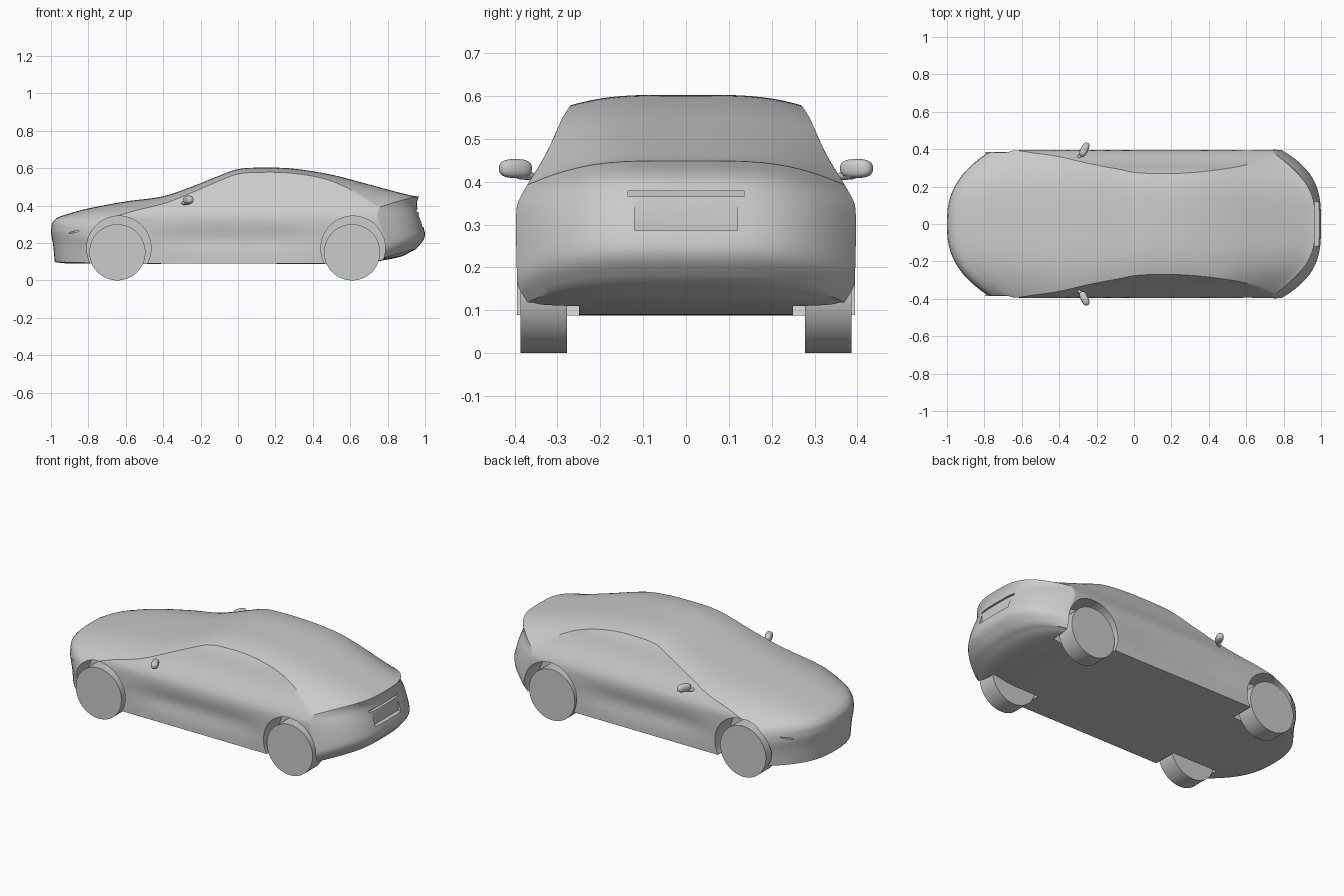
import bpy, bmesh, math
from mathutils import Matrix, Vector

if "Cube" in bpy.data.objects:
    bpy.data.objects.remove(bpy.data.objects["Cube"], do_unlink=True)

grey = bpy.data.materials.new("plain_grey")
grey.use_nodes = True
colour = (0.6, 0.6, 0.6, 1)
grey.diffuse_color = colour
grey.node_tree.nodes["Principled BSDF"].inputs["Base Color"].default_value = colour


def curve(*pts):
    """Smooth interpolation through (position, value) points."""
    n = len(pts)
    slope = []
    for i in range(n):
        p, q = pts[max(i - 1, 0)], pts[min(i + 1, n - 1)]
        slope.append((q[1] - p[1]) / (q[0] - p[0]))

    def f(x):
        x = min(max(x, pts[0][0]), pts[-1][0])
        i = 0
        while i < n - 2 and x > pts[i + 1][0]:
            i += 1
        (x0, y0), (x1, y1) = pts[i], pts[i + 1]
        h = x1 - x0
        t = (x - x0) / h
        return (y0 * (1 + 2 * t) * (1 - t) ** 2 + y1 * t * t * (3 - 2 * t)
                + h * t * (1 - t) * (slope[i] * (1 - t) - slope[i + 1] * t))
    return f


def make_object(name, bm, smooth=True):
    bmesh.ops.recalc_face_normals(bm, faces=bm.faces[:])
    mesh = bpy.data.meshes.new(name)
    bm.to_mesh(mesh)
    bm.free()
    mesh.materials.append(grey)
    ob = bpy.data.objects.new(name, mesh)
    bpy.context.collection.objects.link(ob)
    if smooth:
        shade(ob)
    return ob


def shade(ob):
    bpy.ops.object.select_all(action='DESELECT')
    ob.select_set(True)
    bpy.context.view_layer.objects.active = ob
    bpy.ops.object.shade_smooth_by_angle(angle=math.radians(35))


# Body outlines: side profile, ends and half width
top = curve((-1, .3), (-.97, .333), (-.9, .358), (-.8, .385), (-.6, .422), (-.4, .45),
            (-.25, .5), (-.1, .56), (0, .595), (.15, .603), (.3, .597), (.5, .565),
            (.7, .513), (.88, .465), (.95, .45), (1, .45))
bottom = curve((-1, .1), (-.9, .09), (0, .09), (.65, .09), (.78, .108),
               (.88, .13), (.95, .165), (1, .165))
nose = curve((0, -.98), (.4, -.988), (.8, -1), (1, -.995))
tail = curve((0, .95), (.14, .985), (.27, 1), (.5, .985), (.75, .961), (.88, .956), (1, .968))
crown = curve((-1, .05), (-.6, .05), (-.2, .03), (.3, .025), (.7, .035), (1, .06))
flank = curve((0, .393), (.2, .395), (.34, .395), (.38, .378), (.45, .335),
              (.5, .31), (.55, .288), (.6, .255))


def body_point(a, u, v):
    """Map a point of a box surface (length, width, height) onto the body."""
    xc = nose(v) + (tail(v) - nose(v)) * (a + 1) / 2
    r = abs(u)
    low = .09 + (bottom(xc) - .09) * (1 - .8 * r ** 4)
    z = low + (top(xc) - crown(xc) * r ** 4 - low) * v
    x = xc + .24 * r ** 2.6 * max(0, (-.4 - a) / .6) ** 1.5
    x -= .21 * r ** 3.2 * max(0, (a - .4) / .6) ** 1.5
    # hollow in the lower doors
    tuck = .014 * math.exp(-((z - .22) / .06) ** 2 - (x / .38) ** 4)
    return Vector((x, u * (flank(z) - tuck), z))


def build_body():
    bm = bmesh.new()
    size = (90, 32, 18)
    verts = {}

    def vert(key):
        if key not in verts:
            a, s = (2 * key[i] / size[i] - 1 for i in (0, 1))
            u = 1.5 * s - .5 * s ** 3
            verts[key] = bm.verts.new(body_point(a, u, key[2] / size[2]))
        return verts[key]

    for axis in range(3):
        p, q = [i for i in range(3) if i != axis]
        for side in (0, size[axis]):
            for i in range(size[p]):
                for j in range(size[q]):
                    quad = []
                    for di, dj in ((0, 0), (1, 0), (1, 1), (0, 1)):
                        key = [0, 0, 0]
                        key[axis], key[p], key[q] = side, i + di, j + dj
                        quad.append(vert(tuple(key)))
                    bm.faces.new(quad)
    return make_object("body", bm, smooth=False)


def cylinder(name, x, z, radius, y0, y1, smooth=True):
    bm = bmesh.new()
    m = Matrix.Translation((x, (y0 + y1) / 2, z)) @ Matrix.Rotation(math.pi / 2, 4, 'X')
    bmesh.ops.create_cone(bm, cap_ends=True, segments=64, radius1=radius, radius2=radius,
                          depth=abs(y1 - y0), matrix=m)
    return make_object(name, bm, smooth)


def box(name, centre, dims, rot=Matrix()):
    bm = bmesh.new()
    m = Matrix.Translation(centre) @ rot @ Matrix.Diagonal((*dims, 1))
    bmesh.ops.create_cube(bm, size=1, matrix=m)
    return make_object(name, bm, smooth=False)


def cut(target, cutter):
    cutter.hide_render = True
    mod = target.modifiers.new("cut", 'BOOLEAN')
    mod.operation = 'DIFFERENCE'
    mod.solver = 'EXACT'
    mod.object = cutter
    bpy.context.view_layer.objects.active = target
    bpy.ops.object.modifier_apply(modifier=mod.name)
    bpy.data.objects.remove(cutter, do_unlink=True)


body = build_body()

# Wheels and wheel arches
for s, side in ((1, "left"), (-1, "right")):
    for end, x, arch_x in (("front", -.645, -.637), ("rear", .61, .615)):
        cut(body, cylinder("arch_cutter", arch_x, .172, .172, s * .25, s * .5, False))
        cylinder(f"{end}_{side}_wheel", x, .15, .15, s * .278, s * .386)

# Number plate recess, slot above it and bumper slits
cut(body, box("recess_cutter", (1.015, 0, .326), (.1, .24, .08)))
cut(body, box("slot_cutter", (.985, 0, .372), (.08, .27, .012)))
for s in (1, -1):
    tilt = Matrix.Rotation(math.radians(-14), 4, 'Y')
    cut(body, box("slit_cutter", (-.88, s * .32, .258), (.06, .08, .006), tilt))
shade(body)

# Door mirrors: rounded housing on a short stalk
for s, side in ((1, "left"), (-1, "right")):
    bm = bmesh.new()
    bmesh.ops.create_uvsphere(bm, u_segments=24, v_segments=16, radius=1)
    turn = Matrix.Rotation(math.radians(-25), 3, 'Z')
    for v in bm.verts:
        p = Vector([math.copysign(abs(c) ** .75, c) for c in v.co])
        p = turn @ Vector((p.x * .02, p.y * .04, p.z * .022))
        v.co = (p.x - .265, s * (p.y + .398), p.z + .431)
    make_object(f"{side}_mirror", bm)

    bm = bmesh.new()
    a, b = Vector((-.315, s * .335, .408)), Vector((-.265, s * .39, .418))
    m = Matrix.Translation((a + b) / 2) @ (b - a).to_track_quat('Z', 'Y').to_matrix().to_4x4()
    bmesh.ops.create_cone(bm, cap_ends=True, segments=16, radius1=.007, radius2=.012,
                          depth=(b - a).length, matrix=m)
    make_object(f"{side}_mirror_stalk", bm)
